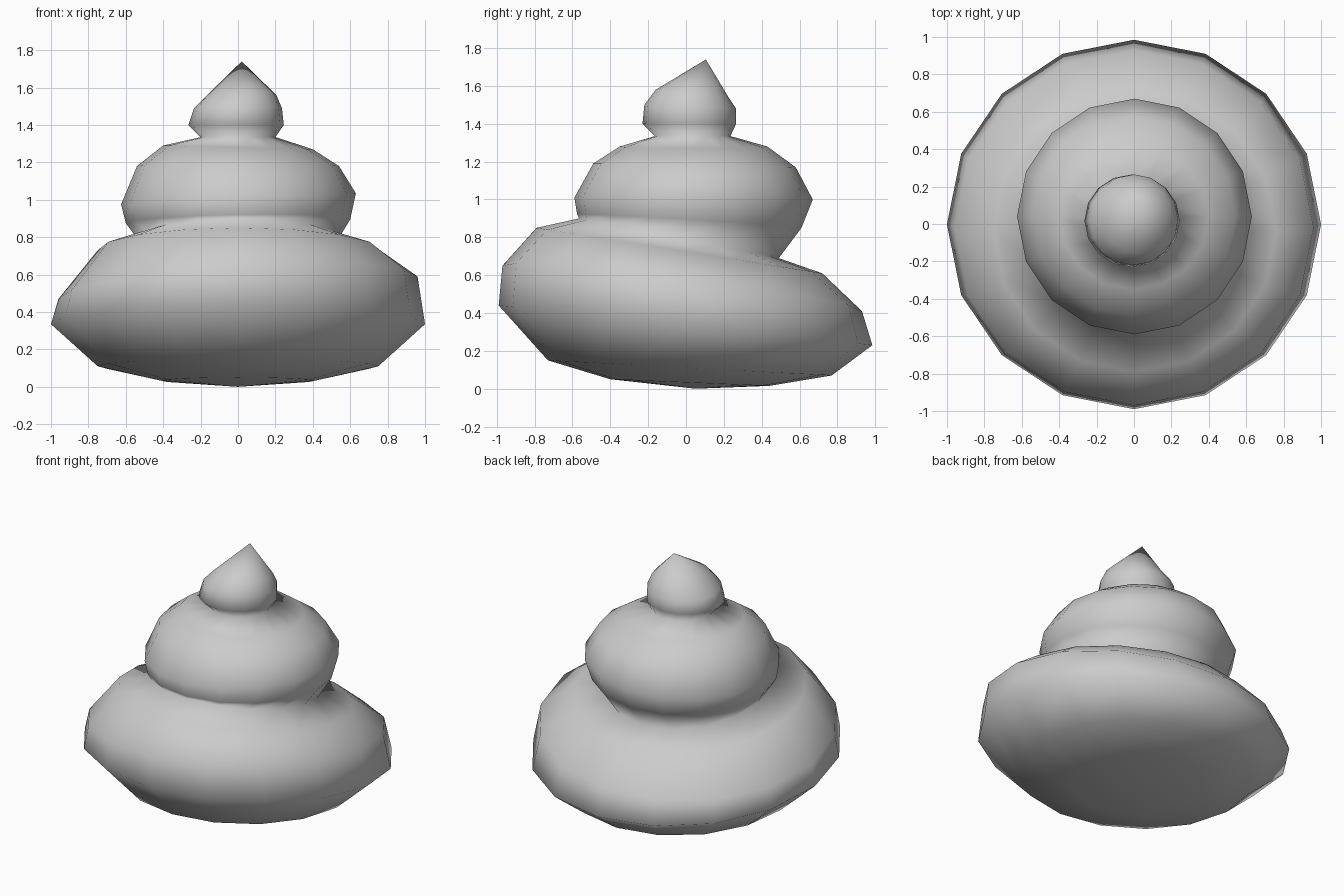
import bpy, bmesh, math

SIDES = 16
# Tilted rings: front y, front z, back y, back z, left x, right x, sideways rise
RINGS = [
    (-0.40, 0.05, 0.44, 0.015, -0.41, 0.41, 0.0),   # rounded underside
    (-0.73, 0.15, 0.77, 0.07, -0.75, 0.75, 0.0),
    (-0.99, 0.44, 0.985, 0.23, -1.0, 1.0, 0.0),     # bottom coil
    (-0.97, 0.65, 0.93, 0.41, -0.96, 0.96, 0.06),
    (-0.79, 0.85, 0.72, 0.61, -0.75, 0.76, 0.0),
    (-0.565, 0.90, 0.49, 0.69, -0.54, 0.54, 0.0),   # lower crease
    (-0.575, 0.92, 0.61, 0.85, -0.60, 0.60, 0.01),
    (-0.59, 1.01, 0.67, 1.00, -0.625, 0.63, 0.03),  # middle coil
    (-0.49, 1.19, 0.58, 1.17, -0.54, 0.54, 0.0),
    (-0.35, 1.28, 0.43, 1.28, -0.40, 0.40, -0.01),
    (-0.165, 1.335, 0.235, 1.335, -0.20, 0.20, 0.0),  # upper crease
    (-0.23, 1.40, 0.265, 1.40, -0.265, 0.245, 0.0),  # top coil
    (-0.22, 1.50, 0.265, 1.48, -0.235, 0.235, 0.0),
    (-0.16, 1.58, 0.225, 1.54, -0.165, 0.205, 0.0),
]

bm = bmesh.new()


def ring(fy, fz, by, bz, lx, rx, rise):
    verts = []
    for i in range(SIDES):
        a = 2 * math.pi * i / SIDES
        c, s = math.cos(a), math.sin(a)
        verts.append(bm.verts.new(((lx + rx) / 2 + (rx - lx) / 2 * c,
                                   (fy + by) / 2 + (by - fy) / 2 * s,
                                   (fz + bz) / 2 + (bz - fz) / 2 * s + rise * c)))
    return verts


# Skin the rings and close both ends with a point
loops = [ring(*r) for r in RINGS]
base = bm.verts.new((0, 0.05, 0))
tip = bm.verts.new((0.02, 0.105, 1.74))
for i in range(SIDES):
    j = (i + 1) % SIDES
    for lo, hi in zip(loops, loops[1:]):
        bm.faces.new((lo[i], lo[j], hi[j], hi[i]))
    bm.faces.new((base, loops[0][j], loops[0][i]))
    bm.faces.new((tip, loops[-1][i], loops[-1][j]))
bmesh.ops.recalc_face_normals(bm, faces=bm.faces)
for f in bm.faces:
    f.smooth = True

mesh = bpy.data.meshes.new("coiled_swirl")
bm.to_mesh(mesh)
bm.free()
bpy.context.collection.objects.link(bpy.data.objects.new("coiled_swirl", mesh))
